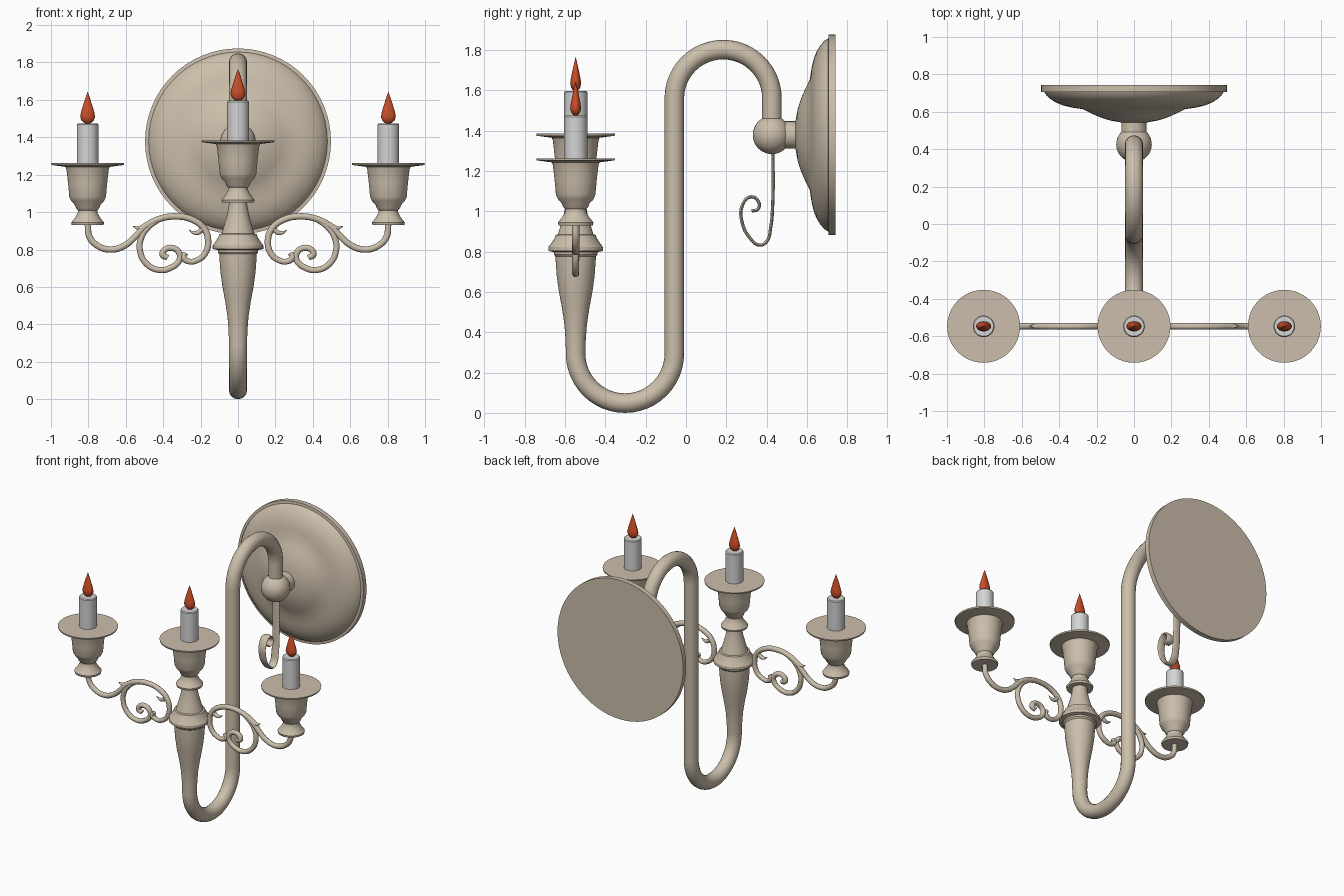
import bpy, bmesh, math

if "Cube" in bpy.data.objects:
    bpy.data.objects.remove(bpy.data.objects["Cube"])


def material(name, rgb):
    m = bpy.data.materials.new(name)
    m.diffuse_color = (*rgb, 1)
    m.use_nodes = True
    m.node_tree.nodes["Principled BSDF"].inputs["Base Color"].default_value = m.diffuse_color
    return m


BEIGE = material("beige_metal", (0.60, 0.515, 0.405))
WAX = material("pale_wax", (0.66, 0.66, 0.67))
FIRE = material("flame_orange", (0.60, 0.075, 0.02))
FRONT_Y = -0.547
CUP_X = 0.804


def finish(ob, name, mat, angle=35):
    ob.name = name
    ob.data.materials.clear()
    ob.data.materials.append(mat)
    bpy.ops.object.select_all(action='DESELECT')
    ob.select_set(True)
    bpy.context.view_layer.objects.active = ob
    bpy.ops.object.shade_smooth_by_angle(angle=math.radians(angle))
    return ob


def lathe(name, profile, loc, mat, seg=48, angle=35):
    """Revolve (radius, height) pairs around the local z axis."""
    bm = bmesh.new()
    rings = []
    for r, z in profile:
        if r == 0:
            rings.append([bm.verts.new((0, 0, z))] * seg)
        else:
            rings.append([bm.verts.new((r * math.cos(2 * math.pi * i / seg),
                                        r * math.sin(2 * math.pi * i / seg), z))
                          for i in range(seg)])
    for a, b in zip(rings, rings[1:]):
        for i in range(seg):
            j = (i + 1) % seg
            bm.faces.new(list(dict.fromkeys((a[i], a[j], b[j], b[i]))))
    bmesh.ops.recalc_face_normals(bm, faces=bm.faces)
    me = bpy.data.meshes.new(name)
    bm.to_mesh(me)
    bm.free()
    ob = bpy.data.objects.new(name, me)
    ob.location = loc
    bpy.context.collection.objects.link(ob)
    return finish(ob, name, mat, angle)


def tube(name, pts, radius, taper=None, smooth=True, res=3):
    """Round bar along 3D points; taper gives a radius factor per point."""
    cu = bpy.data.curves.new(name, 'CURVE')
    cu.dimensions = '3D'
    cu.bevel_depth = radius
    cu.bevel_resolution = res
    cu.use_fill_caps = True
    cu.resolution_u = 6
    sp = cu.splines.new('BEZIER' if smooth else 'POLY')
    target = sp.bezier_points if smooth else sp.points
    target.add(len(pts) - 1)
    for i, (p, co) in enumerate(zip(target, pts)):
        if smooth:
            p.co = co
            p.handle_left_type = p.handle_right_type = 'AUTO'
        else:
            p.co = (*co, 1)
        p.radius = taper[i] if taper else 1
    ob = bpy.data.objects.new(name, cu)
    bpy.context.collection.objects.link(ob)
    bpy.ops.object.select_all(action='DESELECT')
    ob.select_set(True)
    bpy.context.view_layer.objects.active = ob
    bpy.ops.object.convert(target='MESH')
    return finish(bpy.context.view_layer.objects.active, name, BEIGE, 50)


# Wall plate, revolved about the y axis
plate = lathe("wall_plate", [
    (0, 0), (0.497, 0), (0.497, 0.035), (0.478, 0.037), (0.468, 0.055),
    (0.445, 0.075), (0.415, 0.094), (0.38, 0.108), (0.33, 0.12), (0.275, 0.128),
    (0.23, 0.15), (0.18, 0.172), (0.13, 0.188), (0.07, 0.199), (0, 0.2)],
    (0, 0.742, 1.378), BEIGE, 64, 25)
plate.rotation_euler.x = math.radians(90)

# Stem and ball joint
stem = lathe("plate_stem", [(0, 0), (0.068, 0), (0.068, 0.13), (0, 0.13)],
             (0, 0.57, 1.378), BEIGE, 32)
stem.rotation_euler.x = math.radians(90)
bpy.ops.mesh.primitive_uv_sphere_add(segments=32, ring_count=20, radius=0.095,
                                     location=(0, 0.426, 1.378))
finish(bpy.context.object, "ball_joint", BEIGE)

# Swan-neck pipe: ball, over the top bend, down and round the bottom bend
path = [(0, 0.426, 1.378)]
for i in range(25):
    a = math.pi * i / 24
    path.append((0, 0.184 + 0.242 * math.cos(a), 1.559 + 0.242 * math.sin(a)))
for i in range(25):
    a = math.pi * i / 24
    path.append((0, -0.3025 + 0.2445 * math.cos(a), 0.293 - 0.2445 * math.sin(a)))
path.append((0, FRONT_Y, 0.36))
tube("main_pipe", path, 0.0485, smooth=False, res=6)

# Turned centre column
lathe("centre_column", [
    (0, 0.28), (0.048, 0.28), (0.05, 0.36), (0.056, 0.44), (0.068, 0.52),
    (0.083, 0.6), (0.094, 0.68), (0.1, 0.765), (0.1, 0.775), (0.108, 0.785),
    (0.108, 0.797), (0.135, 0.803), (0.135, 0.822), (0.105, 0.865), (0.1, 0.882),
    (0.088, 0.885), (0.073, 0.935), (0.059, 0.985), (0.05, 1.035), (0.048, 1.06),
    (0, 1.06)], (0, FRONT_Y, 0), BEIGE, 48, 30)

# Cups with drip dishes, candles and flames
CUP = [(0, 0), (0.085, 0), (0.088, 0.014), (0.066, 0.042), (0.053, 0.066),
       (0.052, 0.08), (0.063, 0.092), (0.068, 0.108), (0.088, 0.13),
       (0.098, 0.152), (0.104, 0.22), (0.113, 0.298), (0.118, 0.312),
       (0.193, 0.322), (0.195, 0.332), (0, 0.332)]
FLAME = [(0, 0), (0.018, 0.003), (0.033, 0.017), (0.04, 0.036), (0.036, 0.06),
         (0.027, 0.09), (0.016, 0.125), (0.007, 0.152), (0, 0.172)]
for side, x, base in (("left", -CUP_X, 0.93), ("centre", 0, 1.052),
                      ("right", CUP_X, 0.93)):
    lathe(side + "_cup", CUP, (x, FRONT_Y, base), BEIGE, 48, 30)
    lathe(side + "_candle", [(0, 0), (0.058, 0), (0.058, 0.207), (0.053, 0.213),
                             (0, 0.213)], (x, FRONT_Y, base + 0.331), WAX, 32)
    flame = lathe(side + "_flame", FLAME, (x, FRONT_Y, base + 0.543), FIRE, 24, 50)
    flame.scale.y = 0.68

# Scrolled side arms, mirrored
ARM = [(0.803, 0.935), (0.795, 0.87), (0.75, 0.82), (0.675, 0.80), (0.60, 0.825),
       (0.55, 0.868), (0.50, 0.92), (0.43, 0.96), (0.33, 0.977), (0.24, 0.958),
       (0.18, 0.91), (0.16, 0.85), (0.175, 0.78), (0.22, 0.742), (0.265, 0.737),
       (0.292, 0.76), (0.28, 0.782)]
SCROLL = [(0.43, 0.955), (0.485, 0.915), (0.518, 0.86), (0.525, 0.80), (0.495, 0.73),
          (0.43, 0.692), (0.36, 0.702), (0.313, 0.745), (0.316, 0.785),
          (0.35, 0.808), (0.39, 0.8), (0.402, 0.772), (0.375, 0.757)]
OUTER_LEAF = [(0.43, 0.958), (0.49, 0.93), (0.53, 0.915), (0.562, 0.924)]
INNER_LEAF = [(0.185, 0.915), (0.215, 0.89), (0.238, 0.89), (0.262, 0.905)]
for side, s in (("left", -1), ("right", 1)):
    def flat(pts):
        return [(s * x, FRONT_Y, z) for x, z in pts]
    tube(side + "_arm", flat(ARM), 0.018, [1] * 12 + [0.95, 0.9, 0.9, 1, 0.8])
    tube(side + "_scroll", flat(SCROLL), 0.017, [0.8] + [1] * 10 + [1.1, 0.9])
    tube(side + "_outer_leaf", flat(OUTER_LEAF), 0.017, [1, 1, 0.7, 0.1])
    tube(side + "_inner_leaf", flat(INNER_LEAF), 0.015, [1, 0.9, 0.6, 0.1])

# Curled ribbon hanging below the ball, widened across x
CURL = [(0.43, 1.32), (0.432, 1.18), (0.43, 1.04), (0.42, 0.92), (0.4, 0.85),
        (0.365, 0.832), (0.315, 0.87), (0.277, 0.95), (0.28, 1.03), (0.32, 1.071),
        (0.358, 1.05), (0.358, 1.012), (0.325, 1.0)]
ribbon = tube("hanging_curl", [(0, y, z) for y, z in CURL], 0.0085)
ribbon.scale.x = 3.4
